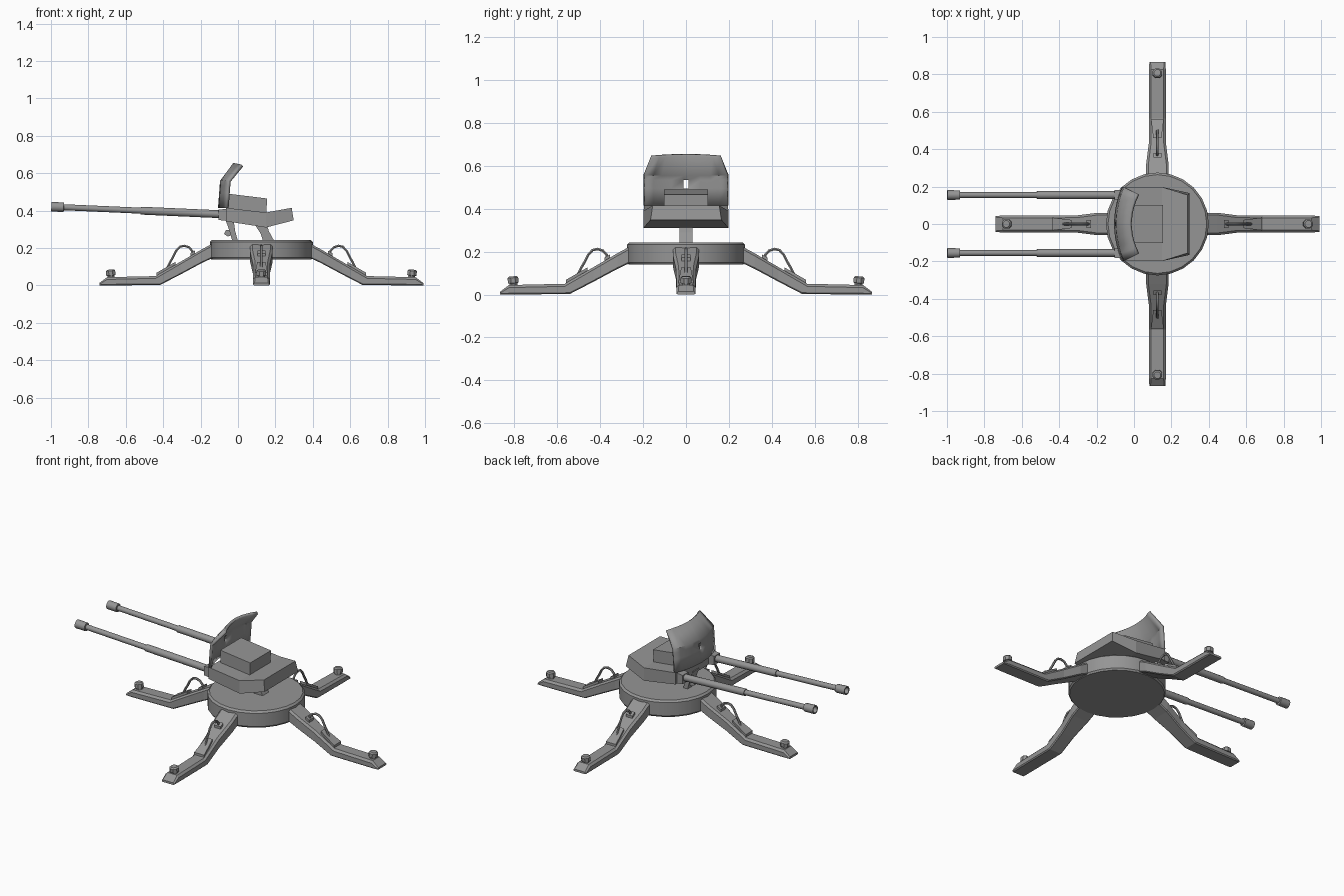
import bpy, bmesh
from math import pi, cos, sin, atan2
from mathutils import Matrix, Vector

if "Cube" in bpy.data.objects:
    bpy.data.objects.remove(bpy.data.objects["Cube"], do_unlink=True)

GREY = (0.30, 0.30, 0.30, 1)
metal = bpy.data.materials.new("gunmetal_grey")
metal.use_nodes = True
metal.diffuse_color = GREY
bsdf = metal.node_tree.nodes["Principled BSDF"]
bsdf.inputs["Base Color"].default_value = GREY
bsdf.inputs["Roughness"].default_value = 0.7

CX = 0.125  # turntable axis


def finish(name, bm, matrix=None, smooth=False):
    bmesh.ops.recalc_face_normals(bm, faces=bm.faces)
    me = bpy.data.meshes.new(name)
    bm.to_mesh(me)
    bm.free()
    if matrix:
        me.transform(matrix)
    me.materials.append(metal)
    ob = bpy.data.objects.new(name, me)
    bpy.context.collection.objects.link(ob)
    if smooth:
        bpy.ops.object.select_all(action="DESELECT")
        ob.select_set(True)
        bpy.context.view_layer.objects.active = ob
        bpy.ops.object.shade_smooth_by_angle(angle=0.6)
    return ob


def loft(name, sections, matrix=None, smooth=False):
    """Skin matching closed sections and cap both ends."""
    bm = bmesh.new()
    rings = [[bm.verts.new(p) for p in s] for s in sections]
    n = len(rings[0])
    for a, b in zip(rings, rings[1:]):
        for i in range(n):
            j = (i + 1) % n
            bm.faces.new((a[i], a[j], b[j], b[i]))
    bm.faces.new(rings[0])
    bm.faces.new(rings[-1])
    return finish(name, bm, matrix, smooth)


def lathe(name, profile, sides, matrix):
    """Turn (height, radius) pairs about local z."""
    rings = [[(r * cos(2 * pi * i / sides), r * sin(2 * pi * i / sides), h)
              for i in range(sides)] for h, r in profile]
    return loft(name, rings, matrix, sides > 8)


def prism(name, outline, half, matrix=None):
    """Extrude an x-z outline across y."""
    return loft(name, [[(x, y, z) for x, z in outline] for y in (-half, half)], matrix)


def tube(name, path, radius, matrix):
    cu = bpy.data.curves.new(name + "_path", "CURVE")
    cu.dimensions = "3D"
    cu.bevel_depth = radius
    cu.bevel_resolution = 1
    sp = cu.splines.new("POLY")
    sp.points.add(len(path) - 1)
    for p, (x, z) in zip(sp.points, path):
        p.co = (x, 0, z, 1)
    tmp = bpy.data.objects.new(name + "_path", cu)
    bm = bmesh.new()
    me = bpy.data.meshes.new_from_object(tmp)
    bm.from_mesh(me)
    bpy.data.objects.remove(tmp)
    bpy.data.meshes.remove(me)
    return finish(name, bm, matrix, True)


# Turntable
lathe("turntable", [(0.14, 0.268), (0.15, 0.275), (0.232, 0.275), (0.243, 0.264)],
      24, Matrix.Translation((CX, 0, 0)))

# Legs, each with plates, handle and foot bolt
def slope(r):
    return 0.215 - 0.165 * (r - 0.28) / 0.285

C = 0.012
STATIONS = [(0.2, 0.06, 0.15, 0.225), (0.265, 0.06, 0.145, 0.222),
            (0.32, 0.06, 0.119, slope(0.32)), (0.43, 0.046, 0.06, slope(0.43)),
            (0.54, 0.045, 0.003, slope(0.54)), (0.565, 0.045, 0.002, 0.05),
            (0.825, 0.045, 0.0, 0.044), (0.866, 0.043, 0.0, 0.013)]
sections = []
for r, w, zb, zt in STATIONS:
    c = min(C, (zt - zb) / 2)
    sections.append([(r, -w + 0.006, zb), (r, w - 0.006, zb), (r, w, zb + c / 2), (r, w, zt - c),
                     (r, w - c, zt), (r, c - w, zt), (r, -w, zt - c), (r, -w, zb + c / 2)])


def plate(name, r0, w0, r1, w1, m):
    rings = [[(r, -w, slope(r) - 0.01), (r, w, slope(r) - 0.01),
              (r, w, slope(r) + h), (r, -w, slope(r) + h)]
             for r, w, h in ((r0, w0, 0.015), (r1, w1, 0.015))]
    loft(name, rings, m)


HANDLE = [(0.365, 0.16), (0.37, 0.185), (0.387, 0.204), (0.412, 0.212), (0.435, 0.207),
          (0.455, 0.186), (0.473, 0.15), (0.488, 0.125), (0.505, 0.09)]
for k, side in enumerate(("left", "back", "right", "front")):
    m = Matrix.Translation((CX, 0, 0)) @ Matrix.Rotation(k * pi / 2, 4, "Z")
    loft(side + "_leg", sections, m)
    plate(side + "_hinge_plate", 0.46, 0.022, 0.56, 0.034, m)
    plate(side + "_handle_plate", 0.355, 0.022, 0.38, 0.022, m)
    tube(side + "_handle", HANDLE, 0.007, m)
    lathe(side + "_foot_bolt", [(0, 0.02), (0.012, 0.02), (0.014, 0.027), (0.038, 0.027), (0.045, 0.019)], 8,
          m @ Matrix.Translation((0.803, 0, 0.04)) @ Matrix.Rotation(0.1, 4, "Y") @ Matrix.Rotation(pi / 8, 4, "Z"))

# Gun body with cover box, carried on two slanted struts
loft("gun_body", [[(x0, -w, zb), (x0, w, zb), (x1, w1, zt), (x1, -w1, zt)]
                  for x0, x1, w, w1, zb, zt in ((-0.065, -0.065, 0.195, 0.195, 0.343, 0.415),
                                                (0.15, 0.15, 0.198, 0.198, 0.31, 0.39),
                                                (0.298, 0.287, 0.165, 0.155, 0.348, 0.415))])
prism("cover_box", [(-0.05, 0.40), (0.152, 0.38), (0.155, 0.465), (-0.05, 0.49)], 0.102)
prism("front_strut", [(-0.07, 0.36), (-0.025, 0.36), (-0.015, 0.29), (0.0, 0.235),
                      (-0.03, 0.235), (-0.045, 0.29)], 0.03)
prism("rear_strut", [(0.08, 0.34), (0.15, 0.34), (0.165, 0.29), (0.195, 0.235),
                     (0.135, 0.235), (0.12, 0.28)], 0.03)
prism("trigger_grip", [(-0.035, 0.3), (-0.065, 0.295), (-0.075, 0.275),
                       (-0.055, 0.262), (-0.03, 0.27)], 0.02)

# Twin barrels with sleeves, hollow muzzles and mounts
start, end = Vector((-0.05, 0, 0.379)), Vector((-0.998, 0, 0.421))
aim = end - start
L = aim.length
for label, y in (("left", -0.155), ("right", 0.155)):
    m = Matrix.Translation(start + Vector((0, y, 0))) @ aim.to_track_quat("Z", "Y").to_matrix().to_4x4()
    lathe(label + "_barrel", [(0, 0.016), (L - 0.03, 0.016)], 12, m)
    lathe(label + "_barrel_sleeve", [(0, 0.021), (0.47, 0.021)], 12,
          m @ Matrix.Translation((0, 0, 0)))
    lathe(label + "_muzzle", [(L - 0.068, 0.016), (L - 0.066, 0.025), (L, 0.026),
                              (L, 0.019), (L - 0.03, 0.018)], 12, m)
    prism(label + "_barrel_mount", [(-0.105, 0.35), (-0.06, 0.345), (-0.06, 0.41), (-0.105, 0.405)],
          0.028, Matrix.Translation((0, y, 0)))

# Curved shield with a sight slot
COLUMNS = [-1, -0.8, -0.6, -0.35, -0.06, 0.06, 0.35, 0.6, 0.8, 1]
ROWS = [(0.415, -0.107, 0.197), (0.495, -0.101, 0.197), (0.535, -0.098, 0.197),
        (0.56, -0.096, 0.197), (0.655, -0.025, 0.162)]
bm = bmesh.new()
grid = [[bm.verts.new((x + 0.042 * c * c, c * w, z - 0.008 * c * c * (z > 0.6))) for c in COLUMNS]
        for z, x, w in ROWS]
for i in range(len(ROWS) - 1):
    for j in range(len(COLUMNS) - 1):
        if (i, j) != (1, 4):
            bm.faces.new((grid[i][j], grid[i][j + 1], grid[i + 1][j + 1], grid[i + 1][j]))
shield = finish("shield", bm, None, True)
if shield.data.polygons[0].normal.x > 0:
    shield.data.flip_normals()
solid = shield.modifiers.new("thickness", "SOLIDIFY")
solid.thickness = 0.016
solid.offset = -1
